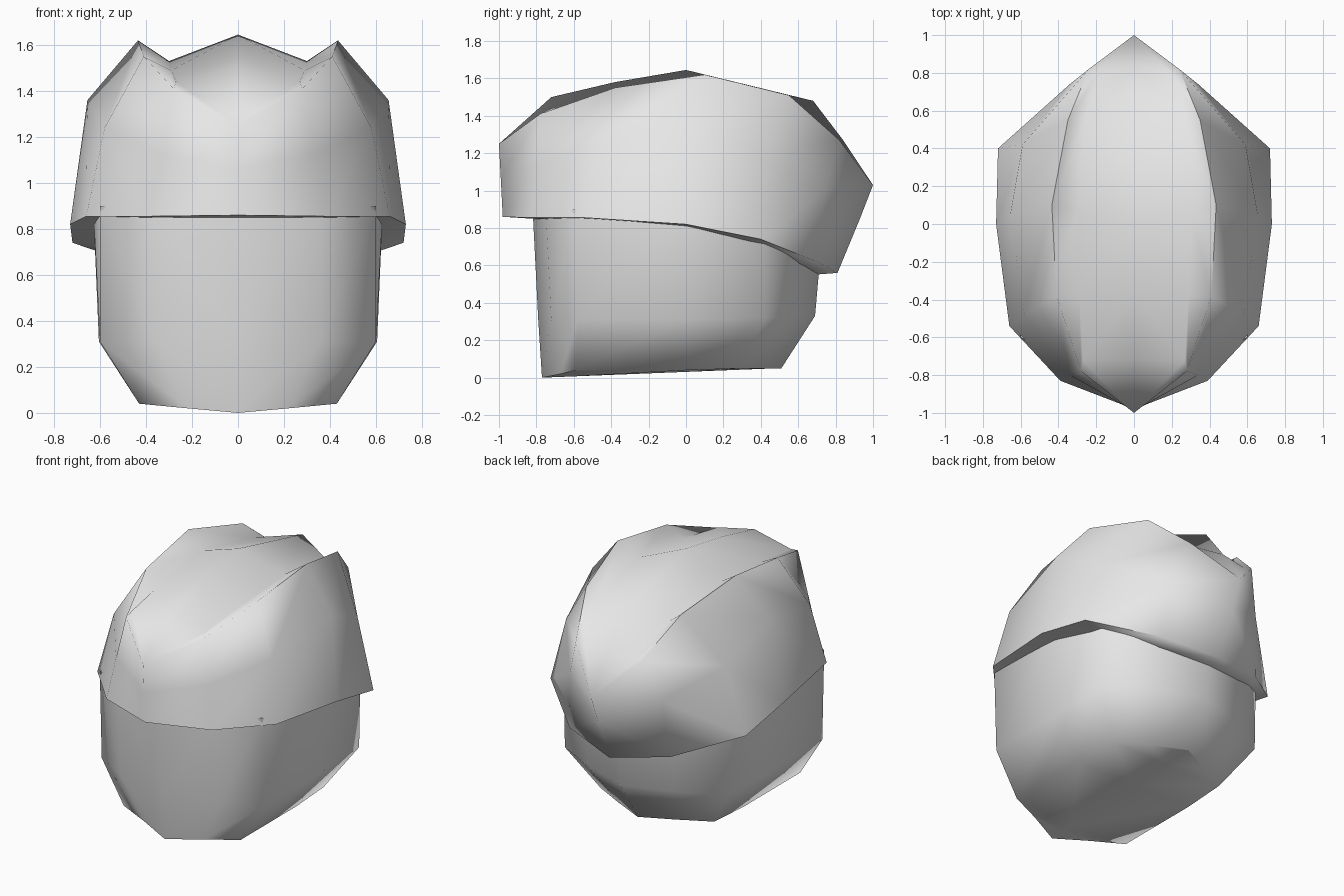
import bpy
import bmesh
import math

# Remove the default object only
default_object = bpy.data.objects.get("Cube")
if default_object:
    bpy.data.objects.remove(default_object, do_unlink=True)


def make_material(name, colour):
    material = bpy.data.materials.new(name)
    material.use_nodes = True
    material.diffuse_color = colour
    shader = material.node_tree.nodes["Principled BSDF"]
    shader.inputs["Base Color"].default_value = colour
    return material


def build_shell(name, rows, material, crease_angle):
    """Skin the half rows, reflect them across x, weld the middle and cap the openings."""
    bm = bmesh.new()
    for side in (1, -1):
        grid = [[bm.verts.new((side * x, y, z)) for x, y, z in row] for row in rows]
        for lower, upper in zip(grid, grid[1:]):
            for i in range(len(lower) - 1):
                bm.faces.new((lower[i], lower[i + 1], upper[i + 1], upper[i]))
    bmesh.ops.remove_doubles(bm, verts=bm.verts[:], dist=0.001)
    bmesh.ops.holes_fill(bm, edges=bm.edges[:], sides=0)
    bmesh.ops.recalc_face_normals(bm, faces=bm.faces[:])
    mesh = bpy.data.meshes.new(name)
    bm.to_mesh(mesh)
    bm.free()
    mesh.materials.append(material)
    shell = bpy.data.objects.new(name, mesh)
    bpy.context.collection.objects.link(shell)
    bpy.ops.object.select_all(action="DESELECT")
    shell.select_set(True)
    bpy.context.view_layer.objects.active = shell
    bpy.ops.object.shade_smooth_by_angle(angle=math.radians(crease_angle))
    return shell


grey = make_material("plain grey", (0.8, 0.8, 0.8, 1.0))

# Head: half rings from front to back, chin first
head_bottom = [(0, -.77, 0), (.22, -.67, .02), (.43, -.59, .04), (.43, 0, .04),
               (.42, .3, .05), (.21, .41, .05), (0, .51, .05)]
head_jaw = [(0, -.79, .31), (.36, -.72, .31), (.6, -.58, .31), (.605, 0, .31),
            (.6, .42, .32), (.32, .58, .33), (0, .69, .33)]
head_brow = [(0, -.82, .9), (.36, -.75, .9), (.6, -.6, .9), (.63, 0, .9),
             (.61, .42, .9), (.35, .62, .9), (0, .74, .9)]
# Keel runs straight along the underside from the chin to the nape
head_keel = [(0, y, (y + .77) * .04) for x, y, z in head_bottom]
build_shell("head", [head_keel, head_bottom, head_jaw, head_brow], grey, 70)

# Hair: hem, sides, raised side crests, grooves and the middle crest
hem = [(0, -.98, .86), (.39, -.83, .855), (.66, -.54, .855), (.73, 0, .82),
       (.72, .4, .74), (.37, .7, .62), (0, .81, .56)]
sides = [(0, -.99, 1.06), (.34, -.8, 1.13), (.58, -.48, 1.24), (.655, .05, 1.36),
         (.59, .42, 1.18), (.34, .74, 1), (0, .93, .85)]
side_crest = [(0, -1, 1.25), (.28, -.78, 1.41), (.41, -.38, 1.55), (.435, .1, 1.62),
              (.35, .55, 1.51), (.24, .82, 1.27), (0, 1, 1.03)]
groove = [side_crest[0], (.27, -.72, 1.44), (.29, -.38, 1.49), (.3, .06, 1.53),
          (.26, .55, 1.44), (.19, .8, 1.27), side_crest[-1]]
middle_crest = [side_crest[0], (0, -.72, 1.5), (0, -.38, 1.58), (0, 0, 1.645),
                (0, .68, 1.48), (0, .84, 1.27), side_crest[-1]]
# Underside of the hem turns in to meet the head
hem_underside = [(x * .84, y * .84, z - .01) for x, y, z in hem]
build_shell("hair", [hem_underside, hem, sides, side_crest, groove, middle_crest], grey, 82)
